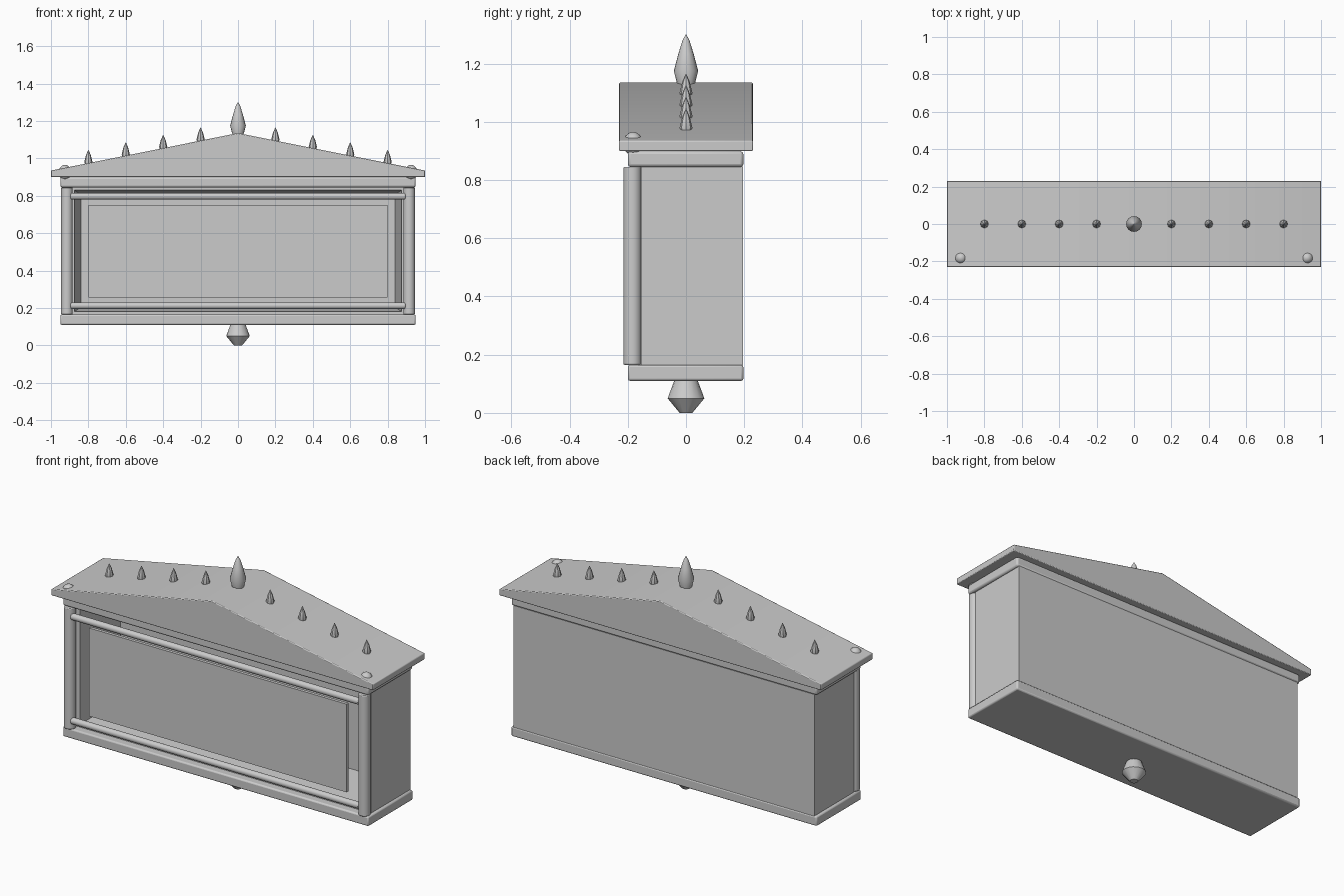
import bpy, bmesh, math

if "Cube" in bpy.data.objects:
    bpy.data.objects.remove(bpy.data.objects["Cube"])

grey = bpy.data.materials.new("plain grey")
grey.diffuse_color = (0.6, 0.6, 0.6, 1)
grey.use_nodes = True
grey.node_tree.nodes["Principled BSDF"].inputs["Base Color"].default_value = grey.diffuse_color


def finish(ob, bevel=0):
    ob.data.materials.append(grey)
    if bevel:
        m = ob.modifiers.new("soft edge", 'BEVEL')
        m.width, m.segments = bevel, 2
    bpy.ops.object.select_all(action='DESELECT')
    ob.select_set(True)
    bpy.context.view_layer.objects.active = ob
    bpy.ops.object.shade_smooth_by_angle(angle=math.radians(35))
    return ob


def mesh_object(name, verts, faces, bevel=0):
    me = bpy.data.meshes.new(name)
    me.from_pydata(verts, [], faces)
    bm = bmesh.new()
    bm.from_mesh(me)
    bmesh.ops.recalc_face_normals(bm, faces=bm.faces)
    bm.to_mesh(me)
    bm.free()
    ob = bpy.data.objects.new(name, me)
    bpy.context.collection.objects.link(ob)
    return finish(ob, bevel)


def box(name, x, y0, y1, z0, z1, bevel=0):
    v = [(a, b, c) for c in (z0, z1) for a, b in ((-x, y0), (x, y0), (x, y1), (-x, y1))]
    f = [(0, 1, 2, 3), (4, 5, 6, 7)] + [(i, (i + 1) % 4, (i + 1) % 4 + 4, i + 4) for i in range(4)]
    return mesh_object(name, v, f, bevel)


def turned(name, profile, loc, sides=16):
    """Closed lathe shape from (radius, height) pairs."""
    v, f = [], []
    for r, z in profile:
        for i in range(sides):
            a = 2 * math.pi * i / sides
            v.append((loc[0] + r * math.cos(a), loc[1] + r * math.sin(a), loc[2] + z))
    for k in range(len(profile) - 1):
        for i in range(sides):
            j = (i + 1) % sides
            f.append((k * sides + i, k * sides + j, (k + 1) * sides + j, (k + 1) * sides + i))
    f += [tuple(range(sides)), tuple(range((len(profile) - 1) * sides, len(v)))]
    return mesh_object(name, v, f)


def rod(name, radius, length, loc, rot=(0, 0, 0)):
    bpy.ops.mesh.primitive_cylinder_add(vertices=24, radius=radius, depth=length, location=loc, rotation=rot)
    ob = bpy.context.object
    ob.name = name
    return finish(ob, 0.004)


# Gabled roof
outline = [(-1, 0.9), (1, 0.9), (1, 0.935), (0, 1.135), (-1, 0.935)]
mesh_object("roof", [(x, y, z) for y in (-0.23, 0.23) for x, z in outline],
            [tuple(range(5)), tuple(range(5, 10))] +
            [(i, (i + 1) % 5, (i + 1) % 5 + 5, i + 5) for i in range(5)], 0.004)

# Slabs above and below the case
box("cornice", 0.95, -0.2, 0.197, 0.845, 0.899, 0.01)
box("base", 0.95, -0.2, 0.197, 0.11, 0.165, 0.008)


# Open-fronted case: outer shell, front rim and tapering cavity
def ring(x, y, z0, z1):
    return [(-x, y, z0), (x, y, z0), (x, y, z1), (-x, y, z1)]


rings = [ring(0.935, 0.195, 0.163, 0.847), ring(0.935, -0.155, 0.163, 0.847),
         ring(0.875, -0.155, 0.18, 0.83), ring(0.84, 0.155, 0.205, 0.805)]
faces = [(0, 1, 2, 3), (12, 13, 14, 15)]
faces += [(k * 4 + i, k * 4 + (i + 1) % 4, k * 4 + 4 + (i + 1) % 4, k * 4 + 4 + i)
          for k in range(3) for i in range(4)]
mesh_object("case", sum(rings, []), faces)

# Thin front panel and horizontal rails
box("front_panel", 0.8, -0.178, -0.16, 0.255, 0.75)
for z, name in ((0.797, "upper_rail"), (0.212, "lower_rail")):
    rod(name, 0.018, 1.79, (0, -0.195, z), (0, math.pi / 2, 0))

# Corner posts with round caps through the eaves
for s, side in ((-1, "left"), (1, "right")):
    rod(side + "_post", 0.031, 0.68, (s * 0.915, -0.184, 0.505))
    bpy.ops.mesh.primitive_uv_sphere_add(segments=24, ring_count=12, radius=0.034,
                                         location=(s * 0.925, -0.182, 0.925))
    cap = bpy.context.object
    cap.name = side + "_cap"
    cap.scale.z = 1.18
    finish(cap)

# Ridge spikes, centre finial and bottom drop
for i in (-4, -3, -2, -1, 1, 2, 3, 4):
    x = i * 0.2
    turned("roof_spike", [(0.016, -0.015), (0.022, 0.006), (0.013, 0.042), (0.001, 0.07)],
           (x, 0, 1.135 - 0.2 * abs(x)), 8)
turned("top_finial", [(0.025, 1.11), (0.042, 1.175), (0.026, 1.235), (0.012, 1.28), (0.001, 1.3)], (0, 0, 0))
turned("bottom_drop", [(0.022, 0), (0.063, 0.05), (0.04, 0.112)], (0, 0, 0))
